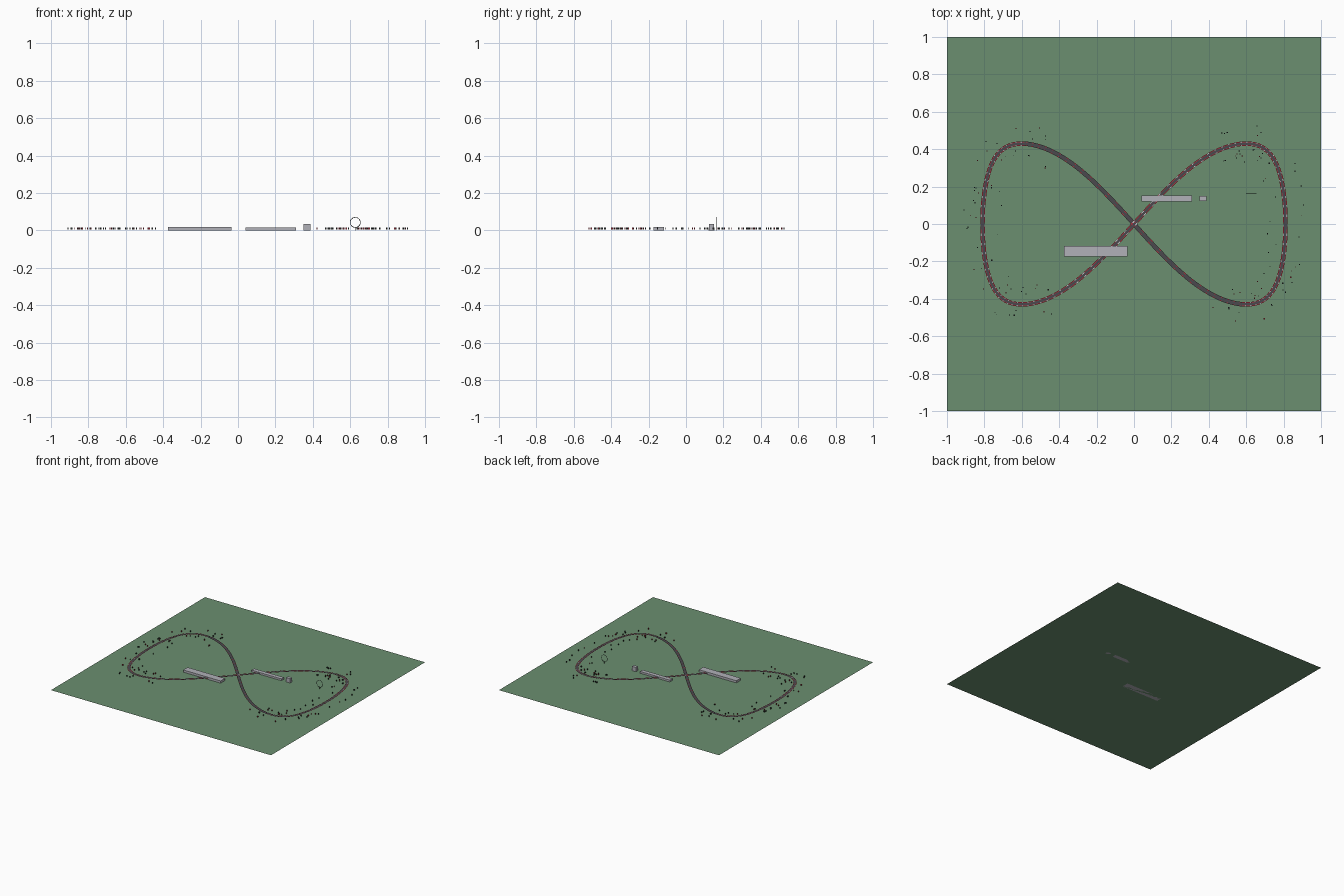
import bpy, bmesh, math, random
from mathutils import Vector, Matrix

if "Cube" in bpy.data.objects:
    bpy.data.objects.remove(bpy.data.objects["Cube"])
random.seed(7)


def material(name, r, g, b):
    m = bpy.data.materials.new(name)
    m.use_nodes = True
    m.diffuse_color = (r, g, b, 1)
    m.node_tree.nodes["Principled BSDF"].inputs["Base Color"].default_value = (r, g, b, 1)
    return m


GRASS = material("grass green", 0.147, 0.275, 0.162)
ASPHALT = material("asphalt grey", 0.07, 0.065, 0.075)
RED = material("kerb red", 0.45, 0.03, 0.05)
WHITE = material("kerb white", 0.75, 0.75, 0.75)
CONCRETE = material("concrete grey", 0.44, 0.44, 0.48)
DARK = material("dark steel", 0.03, 0.035, 0.035)


def finish(bm, name, mats):
    mesh = bpy.data.meshes.new(name)
    bm.to_mesh(mesh)
    bm.free()
    for m in mats:
        mesh.materials.append(m)
    obj = bpy.data.objects.new(name, mesh)
    bpy.context.collection.objects.link(obj)
    return obj


def add_box(bm, lo, hi, index=0):
    lo, hi = Vector(lo), Vector(hi)
    mat = Matrix.Translation((lo + hi) / 2) @ Matrix.Diagonal((*(hi - lo), 1))
    verts = bmesh.ops.create_cube(bm, size=1, matrix=mat)["verts"]
    for f in {f for v in verts for f in v.link_faces}:
        f.material_index = index


def box(name, lo, hi, mat):
    bm = bmesh.new()
    add_box(bm, lo, hi)
    return finish(bm, name, [mat])


# Figure-eight centre line and its sideways direction
def centre(t):
    return Vector((0.829 * math.sin(t) + 0.019 * math.sin(3 * t),
                   0.445 * math.sin(2 * t) + 0.015 * math.sin(6 * t), 0))


def side(t):
    d = (centre(t + 0.001) - centre(t - 0.001)).normalized()
    return Vector((-d.y, d.x, 0))


STEPS = 480


def ribbon(name, inner, outer, z, mats, pick):
    bm = bmesh.new()
    rows = []
    for i in range(STEPS):
        t = math.tau * i / STEPS
        rows.append([bm.verts.new(centre(t) + side(t) * o + Vector((0, 0, z)))
                     for o in (inner, outer)])
    for i in range(STEPS):
        a, b = rows[i], rows[(i + 1) % STEPS]
        f = bm.faces.new((a[0], b[0], b[1], a[1]))
        f.material_index = pick(i)
    return finish(bm, name, mats)


# Ground
bm = bmesh.new()
bmesh.ops.create_grid(bm, x_segments=1, y_segments=1, size=1)
finish(bm, "ground", [GRASS])

# Track with striped kerbs; one crossing straight is mostly plain
def stripe(i):
    plain = abs(math.tau * i / STEPS - math.pi) < 0.75
    if plain:
        return 0 if i % 4 else 1
    return 2 if i % 4 == 0 else 1


ribbon("track", -0.009, 0.009, 0.008, [ASPHALT], lambda i: 0)
for name, a, b in (("left_kerb", 0.007, 0.012), ("right_kerb", -0.012, -0.007)):
    ribbon(name, a, b, 0.010, [ASPHALT, RED, WHITE], stripe)

# Buildings
box("main_grandstand", (-0.375, -0.175, 0), (-0.035, -0.118, 0.018), CONCRETE)
box("pit_building", (0.04, 0.12, 0), (0.31, 0.153, 0.015), CONCRETE)
box("control_tower", (0.35, 0.124, 0), (0.387, 0.150, 0.035), CONCRETE)

# Upright wheel on a short stem
bpy.ops.mesh.primitive_torus_add(major_radius=0.027, minor_radius=0.0015, major_segments=32,
                                 minor_segments=6, location=(0.627, 0.165, 0.043),
                                 rotation=(math.pi / 2, 0, 0))
wheel = bpy.context.object
wheel.name = "wheel_ring"
wheel.data.materials.append(DARK)
bpy.ops.object.shade_smooth_by_angle()
box("wheel_stem", (0.626, 0.164, 0), (0.628, 0.166, 0.016), DARK)

# Small trackside posts around the two loops
bm = bmesh.new()
for i in range(120):
    t = random.choice((0.5, 1.5)) * math.pi + random.uniform(-1.05, 1.05)
    p = centre(t) + side(t) * random.choice((-1, 1)) * random.uniform(0.025, 0.1)
    r = random.uniform(0.002, 0.0035)
    add_box(bm, (p.x - r, p.y - r, 0.006), (p.x + r, p.y + r, 0.016), random.choice((0, 0, 1)))
finish(bm, "trackside_posts", [DARK, RED])
